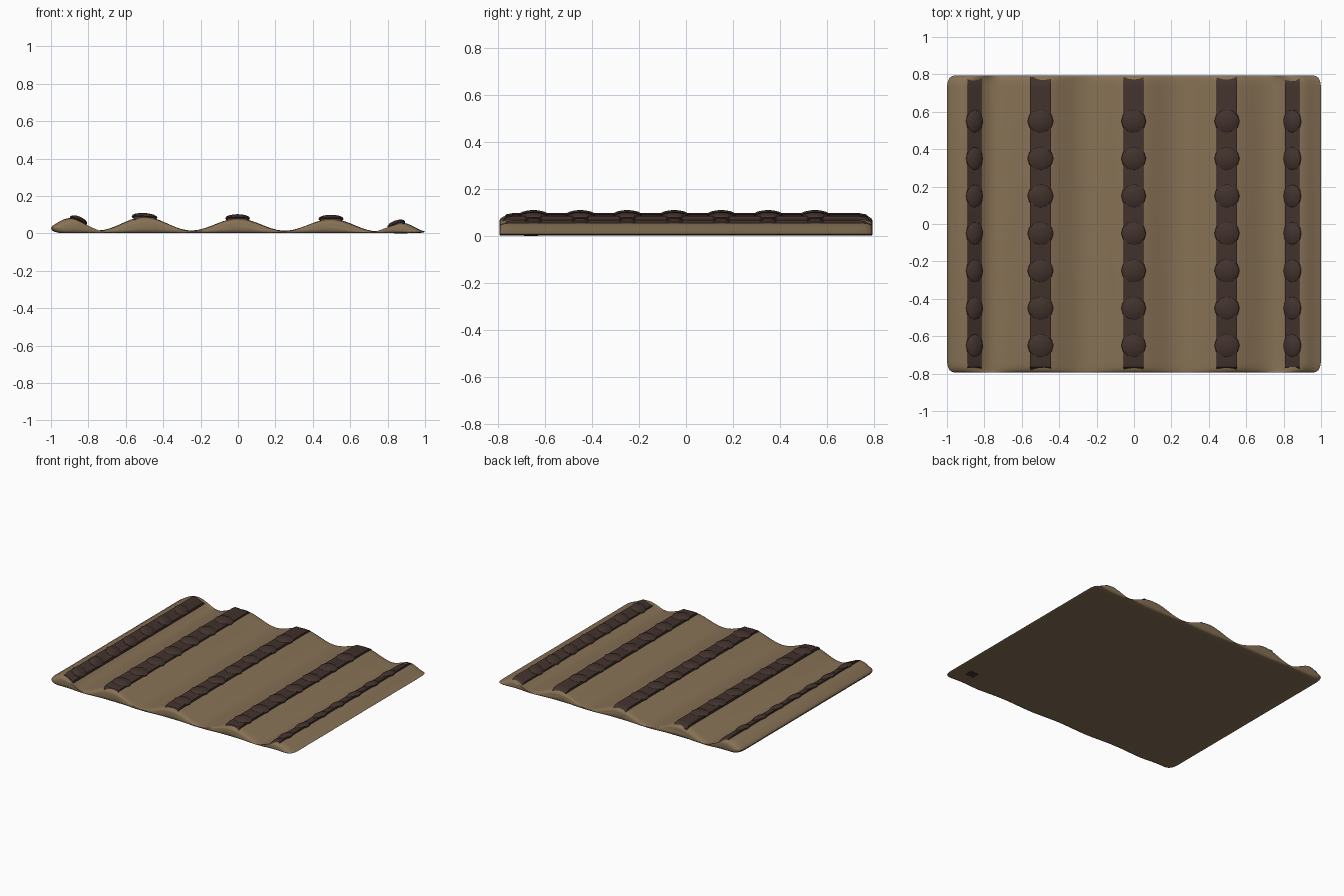
import bpy, bmesh, math
from mathutils import Matrix

if "Cube" in bpy.data.objects:
    bpy.data.objects.remove(bpy.data.objects["Cube"])


def material(name, color):
    m = bpy.data.materials.new(name)
    m.diffuse_color = (*color, 1)
    m.use_nodes = True
    m.node_tree.nodes["Principled BSDF"].inputs["Base Color"].default_value = m.diffuse_color
    return m


CLAY = material("tan", (0.24, 0.165, 0.09))
DARK = material("dark_brown", (0.055, 0.032, 0.026))

# crest and trough heights across the slab
KEYS = [(-1, .052), (-.9, .083), (-.75, .016), (-.5, .088), (-.25, .016), (0, .08),
        (.25, .015), (.5, .077), (.75, .011), (.88, .057), (1, .016)]
BOTTOM = 0.002


def height(x):
    for (x0, z0), (x1, z1) in zip(KEYS, KEYS[1:]):
        if x <= x1:
            t = (x - x0) / (x1 - x0)
            return z0 + (z1 - z0) * (1 - math.cos(math.pi * t)) / 2
    return KEYS[-1][1]


def finish(name, bm, mat, angle):
    bmesh.ops.recalc_face_normals(bm, faces=bm.faces)
    me = bpy.data.meshes.new(name)
    bm.to_mesh(me)
    bm.free()
    ob = bpy.data.objects.new(name, me)
    bpy.context.collection.objects.link(ob)
    me.materials.append(mat)
    bpy.ops.object.select_all(action='DESELECT')
    ob.select_set(True)
    bpy.context.view_layer.objects.active = ob
    bpy.ops.object.shade_smooth_by_angle(angle=math.radians(angle))
    return ob


def loft(name, rings, mat, angle):
    bm = bmesh.new()
    loops = [[bm.verts.new(p) for p in r] for r in rings]
    n = len(loops[0])
    for a, b in zip(loops, loops[1:]):
        for i in range(n):
            j = (i + 1) % n
            bm.faces.new((a[i], a[j], b[j], b[i]))
    bm.faces.new(loops[0])
    bm.faces.new(loops[-1])
    return finish(name, bm, mat, angle)


def slab_ring(y, width, up, down):
    # wavy top, rounded long edges, flat bottom
    xs = [-1, -.993, -.98, -.955] + [-.93 + i * 1.86 / 62 for i in range(63)] + [.955, .98, .993, 1]
    top, bottom = [], []
    for x in xs:
        e = max(0, (abs(x) - .94) / .06)
        k = math.sqrt(max(0, 1 - e * e))
        h = height(x)
        mid = h * 0.55
        top.append((x * width, y, mid + (h - mid) * k * up))
        bottom.append((x * width, y, mid - (mid - BOTTOM) * k * down - 0.0005))
    return top + bottom[::-1]


# wavy slab with rounded ends
ends = [(.795, .95, .3, .5), (.792, .97, .6, .8), (.783, .985, .82, .96), (.765, .995, .94, 1), (.735, 1, 1, 1)]
stations = [(-y, w, u, d) for y, w, u, d in ends] + [(y, w, u, d) for y, w, u, d in ends[::-1]]
loft("wavy_slab", [slab_ring(*s) for s in stations], CLAY, 50)

# dark ridge strips: left x, left z, right x, right z
STRIPS = [(-.89, .092, -.815, .06), (-.557, .098, -.443, .091), (-.056, .088, .052, .088),
          (.442, .085, .552, .085), (.808, .042, .885, .068)]
for n, (xa, za, xb, zb) in enumerate(STRIPS, 1):
    rings = []
    for y, d in ((-.78, .022), (-.765, .006), (-.73, 0), (.73, 0), (.765, .006), (.785, .022)):
        rings.append([(xa, y, za - d), (xb, y, zb - d), (xb, y, max(.006, zb - d - .03)),
                      (xa, y, max(.006, za - d - .03))])
    loft(f"ridge_strip_{n}", rings, DARK, 30)

    # knobs spaced along the strip
    bm = bmesh.new()
    half = (xb - xa) / 2
    tilt = math.atan2(za - zb, xb - xa)
    for i in range(7):
        mat = (Matrix.Translation(((xa + xb) / 2, -.65 + .2 * i, (za + zb) / 2 - .007))
               @ Matrix.Rotation(tilt, 4, 'Y')
               @ Matrix.Diagonal((half + .012, .065, .022, 1)))
        bmesh.ops.create_uvsphere(bm, u_segments=12, v_segments=8, radius=1, matrix=mat)
    finish(f"ridge_knobs_{n}", bm, DARK, 30)

# small dark patch under one corner
bm = bmesh.new()
bmesh.ops.create_cube(bm, size=1, matrix=Matrix.Translation((.87, -.66, .003))
                      @ Matrix.Diagonal((.07, .06, .006, 1)))
finish("underside_patch", bm, DARK, 30)
